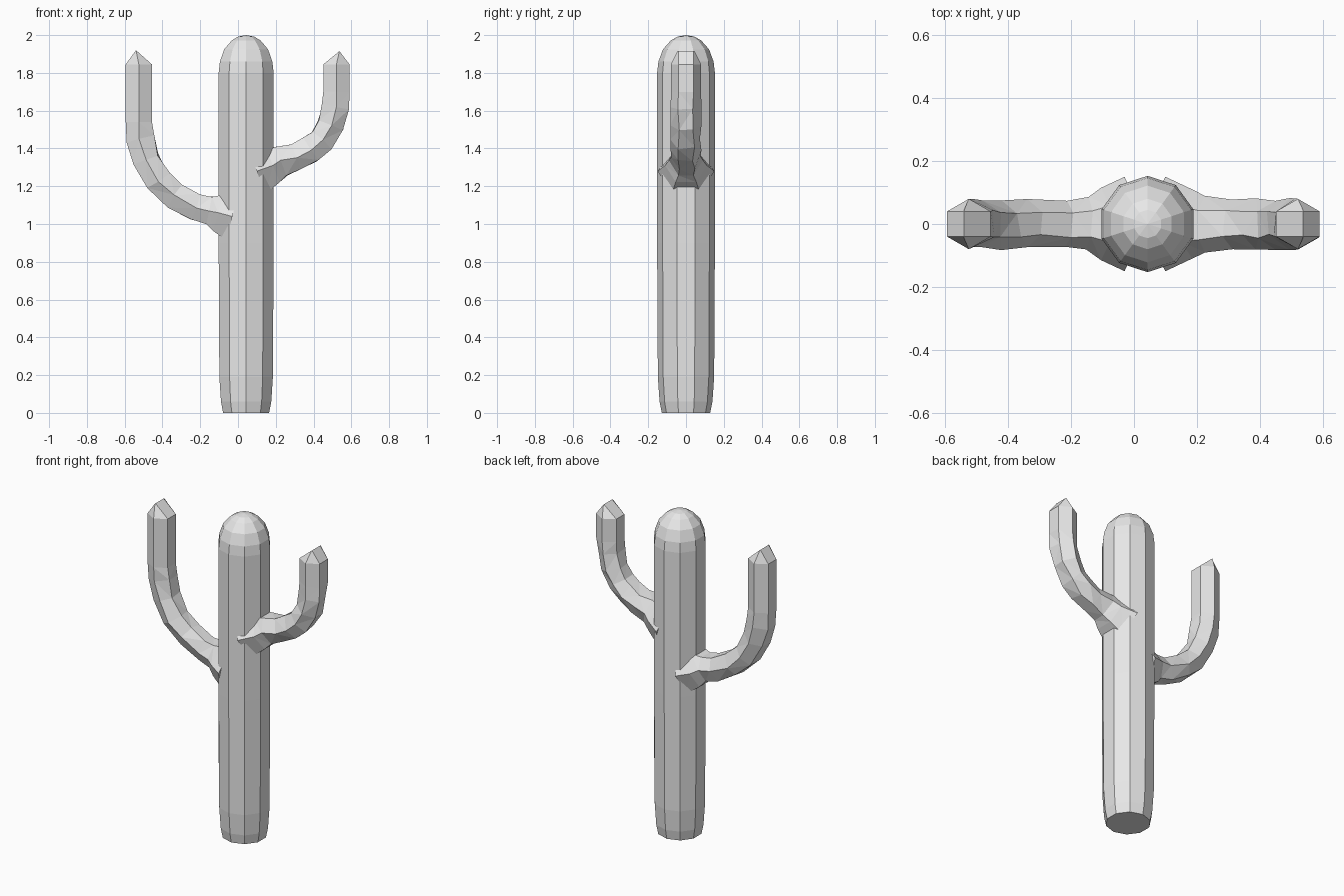
import bpy, bmesh, math, random
from mathutils import Vector

random.seed(4)
if "Cube" in bpy.data.objects:
    bpy.data.objects.remove(bpy.data.objects["Cube"], do_unlink=True)

grey = bpy.data.materials.new("light grey")
grey.use_nodes = True
grey.diffuse_color = (0.8, 0.8, 0.8, 1)
grey.node_tree.nodes["Principled BSDF"].inputs["Base Color"].default_value = (0.8, 0.8, 0.8, 1)


def build(name, rings):
    """Skin a list of point rings into a closed, flat shaded object."""
    bm = bmesh.new()
    loops = [[bm.verts.new(p) for p in ring] for ring in rings]
    for a, b in zip(loops, loops[1:]):
        n = len(a)
        for i in range(n):
            j = (i + 1) % n
            bm.faces.new((a[i], a[j], b[j], b[i]))
    bm.faces.new(loops[0][::-1])
    bmesh.ops.remove_doubles(bm, verts=bm.verts, dist=0.0005)
    bmesh.ops.recalc_face_normals(bm, faces=bm.faces)
    mesh = bpy.data.meshes.new(name)
    bm.to_mesh(mesh)
    bm.free()
    mesh.materials.append(grey)
    obj = bpy.data.objects.new(name, mesh)
    bpy.context.collection.objects.link(obj)
    return obj


# Trunk: ten-sided column with a narrowed foot and a rounded top
def trunk_ring(r, z):
    angles = [math.pi / 2 + k * math.tau / 10 for k in range(10)]
    return [(0.043 + r * math.cos(a), r * math.sin(a), z) for a in angles]


profile = [(0.128, 0), (0.14, 0.06), (0.149, 0.19), (0.153, 0.9), (0.153, 1.8),
           (0.146, 1.86), (0.122, 1.925), (0.08, 1.972), (0.045, 1.992), (0, 2)]
build("trunk", [trunk_ring(r, z) for r, z in profile])


# Arms: six-sided tubes bent along a path of (x, z, radius), with a ridged tip
def arm(name, path, tip):
    pts = [Vector((x, 0, z)) for x, z, r in path]
    side = Vector((0, 1, 0))
    rings = []
    for i, (x, z, r) in enumerate(path):
        along = (pts[min(i + 1, len(pts) - 1)] - pts[max(i - 1, 0)]).normalized()
        across = side.cross(along)
        rough = 0.007 if 1 < i < len(path) - 2 else 0
        ring = []
        for k in range(6):
            a = math.pi / 2 + k * math.tau / 6
            p = pts[i] + across * r * math.cos(a) + side * r * math.sin(a)
            ring.append(p + Vector([random.uniform(-rough, rough) for _ in range(3)]))
        rings.append(ring)
    tip_x, tip_z = tip
    rings.append([Vector((tip_x, max(-0.045, min(0.045, p.y)), tip_z)) for p in rings[-1]])
    obj = build(name, rings)
    # Split the bends into triangles for the faceted, creased surface
    bm = bmesh.new()
    bm.from_mesh(obj.data)
    top = path[-2][1]
    bent = [f for f in bm.faces if len(f.verts) == 4 and f.calc_center_median().z < top]
    bmesh.ops.triangulate(bm, faces=bent)
    bm.to_mesh(obj.data)
    bm.free()


arm("right_arm",
    [(-0.03, 1.04, 0.15), (-0.105, 1.06, 0.115), (-0.15, 1.075, 0.085),
     (-0.22, 1.09, 0.078), (-0.335, 1.15, 0.08), (-0.42, 1.23, 0.08),
     (-0.485, 1.34, 0.08), (-0.518, 1.45, 0.08), (-0.525, 1.54, 0.08),
     (-0.525, 1.845, 0.08)],
    (-0.54, 1.92))

arm("left_arm",
    [(0.1, 1.28, 0.15), (0.185, 1.31, 0.11), (0.23, 1.333, 0.088),
     (0.31, 1.357, 0.08), (0.385, 1.395, 0.08), (0.445, 1.445, 0.078),
     (0.49, 1.52, 0.078), (0.515, 1.62, 0.08), (0.521, 1.7, 0.08),
     (0.521, 1.845, 0.08)],
    (0.537, 1.915))
